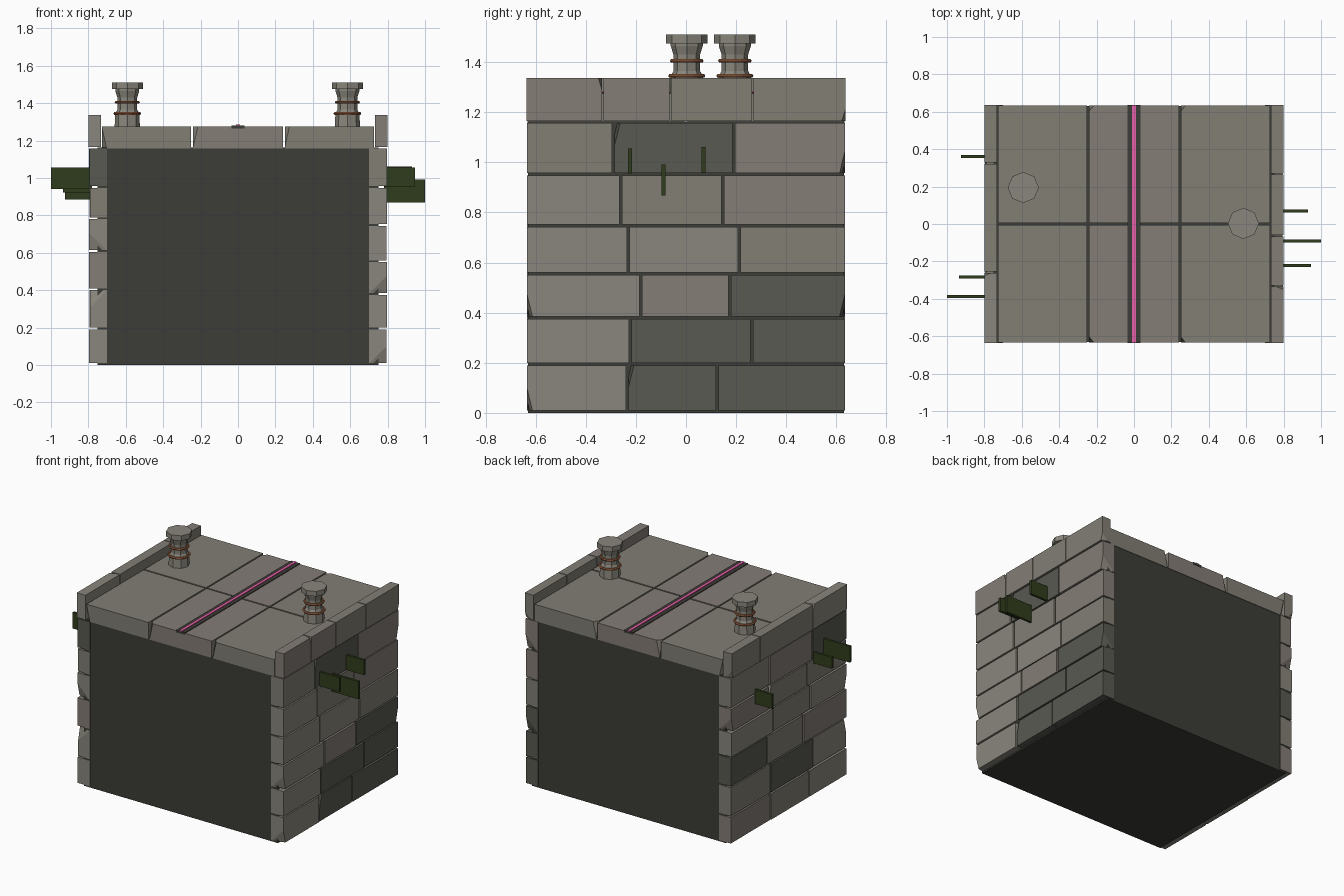
import bpy, bmesh, random
from mathutils import Vector

if "Cube" in bpy.data.objects:
    bpy.data.objects.remove(bpy.data.objects["Cube"])
random.seed(4)


def mat(name, r, g, b):
    m = bpy.data.materials.new(name)
    m.diffuse_color = (r, g, b, 1)
    m.use_nodes = True
    m.node_tree.nodes["Principled BSDF"].inputs["Base Color"].default_value = m.diffuse_color
    return m


STONE = [mat("stone_a", .25, .24, .20), mat("stone_b", .22, .21, .175), mat("stone_warm", .23, .205, .18)]
DARK = mat("stone_dark", .10, .10, .085)
CORE = mat("mortar", .045, .045, .038)
MOSS = mat("moss", .03, .045, .012)
PINK = mat("glow_pink", .80, .12, .40)
COPPER = mat("copper", .30, .11, .05)


def finish(bm, name, material):
    bmesh.ops.recalc_face_normals(bm, faces=bm.faces)
    me = bpy.data.meshes.new(name)
    bm.to_mesh(me)
    bm.free()
    ob = bpy.data.objects.new(name, me)
    bpy.context.collection.objects.link(ob)
    me.materials.append(material)
    return ob


def box(name, x, y, z, material, chip=None, size=(.04, .02, .07)):
    """Box from (min, max) ranges; chip = corner signs to slice off."""
    r = [sorted(x), sorted(y), sorted(z)]
    bm = bmesh.new()
    bmesh.ops.create_cube(bm, size=1)
    for v in bm.verts:
        v.co = Vector([r[i][0] if v.co[i] < 0 else r[i][1] for i in range(3)])
    if chip:
        corner = Vector([r[i][chip[i] > 0] for i in range(3)])
        n = Vector([chip[i] / size[i] for i in range(3)])
        p = corner - Vector((chip[0] * size[0], 0, 0))
        geom = bm.verts[:] + bm.edges[:] + bm.faces[:]
        bmesh.ops.bisect_plane(bm, geom=geom, plane_co=p, plane_no=n, clear_outer=True)
        bmesh.ops.holes_fill(bm, edges=[e for e in bm.edges if e.is_boundary])
    return finish(bm, name, material)


# Mortar core
box("core", (-.75, .75), (-.63, .63), (0, 1.163), CORE)

# Side walls: row heights, joints, dark stones (row, column), chips {(row, col): (y sign, z sign)}
G = .005
walls = {
    1: ([.005, .195, .38, .555, .748, .952, 1.163],
        [(-.235, .125), (-.222, .262), (-.18, .175), (-.23, .212), (-.26, .147), (-.29, .19)],
        {(0, 1), (0, 2), (1, 1), (1, 2), (2, 2), (5, 1)},
        {(0, 0): (-1, -1), (0, 1): (-1, 1), (2, 0): (-1, -1), (2, 2): (1, -1), (5, 1): (-1, 1), (5, 2): (1, -1)}),
    -1: ([.005, .195, .405, .61, .785, .952, 1.163],
         [(-.22, .2), (-.27, .2), (-.16, .24), (-.24, .17), (-.2, .22), (-.26, .21)],
         {(1, 1), (2, 2), (5, 0)},
         {(1, 0): (-1, 1), (3, 0): (-1, -1), (4, 2): (1, -1), (4, 1): (1, 1)}),
}
for s, (rows, joints, dark, chips) in walls.items():
    side = "right" if s > 0 else "left"
    for i in range(6):
        ys = [-.64, *joints[i], .64]
        for j in range(3):
            c = chips.get((i, j))
            m = DARK if (i, j) in dark else random.choice(STONE)
            box(f"{side}_wall_stone", (s * .70, s * (.797 - random.random() * .007)),
                (ys[j] + G, ys[j + 1] - G), (rows[i] + G, rows[i + 1] - G), m,
                (s, *c) if c else None, (.09, .022, .09))

# Parapet stones
for s, ys in ((1, [-.64, -.332, -.063, .267, .64]), (-1, [-.64, -.258, .325, .64])):
    for j in range(len(ys) - 1):
        chip = (s, 1, -1) if j == len(ys) - 2 else ((s, 1, 1) if j == 0 else None)
        box("parapet_stone", (s * .733, s * .80), (ys[j] + .003, ys[j + 1] - .003),
            (1.165, 1.337), random.choice(STONE), chip, (.04, .015, .05))

# Roof paving slabs
for k, (x0, x1) in enumerate(((-.727, -.25), (-.24, .24), (.25, .727))):
    for s in (-1, 1):
        box("roof_slab", (x0, x1), (s * .005, s * .633), (1.158, 1.275),
            STONE[2] if k == 1 else STONE[1], (-1, s, 1 if k else -1), (.025, .03, .11))

# Central channel with glowing strip
box("roof_channel", (-.035, .035), (-.635, .635), (1.265, 1.280), CORE)
box("glow_strip", (-.010, .010), (-.634, .634), (1.275, 1.285), PINK)


# Octagonal posts with copper bands
def lathe(name, x, y, profile, material, n=8):
    bm = bmesh.new()
    vs = [bm.verts.new((x, y + r, z)) for r, z in profile]
    es = [bm.edges.new(p) for p in zip(vs, vs[1:])]
    bmesh.ops.spin(bm, geom=vs + es, cent=(x, y, 0), axis=(0, 0, 1), angle=6.2831853, steps=n)
    bmesh.ops.remove_doubles(bm, verts=bm.verts, dist=1e-4)
    return finish(bm, name, material)


for x, y in ((-.592, .195), (.585, .003)):
    lathe("post", x, y, [(0, 1.27), (.068, 1.27), (.064, 1.345), (.053, 1.365), (.053, 1.43),
                         (.064, 1.465), (.064, 1.475), (.083, 1.475), (.083, 1.51), (0, 1.51)], STONE[0])
    for r, z in ((.066, 1.345), (.059, 1.405)):
        bpy.ops.mesh.primitive_torus_add(location=(x, y, z), major_radius=r, minor_radius=.008,
                                         major_segments=16, minor_segments=6)
        ring = bpy.context.object
        ring.name = "post_band"
        ring.data.materials.append(COPPER)

# Moss plates projecting from the side walls
for x, y, z0, z1 in ((.945, -.223, .955, 1.055), (1.0, -.09, .868, .992), (.93, .07, .957, 1.062),
                     (-1.0, -.388, .942, 1.055), (-.935, -.283, .922, 1.0), (-.925, .362, .885, .985)):
    box("moss_plate", (.78 if x > 0 else -.78, x), (y - .008, y + .008), (z0, z1), MOSS)
